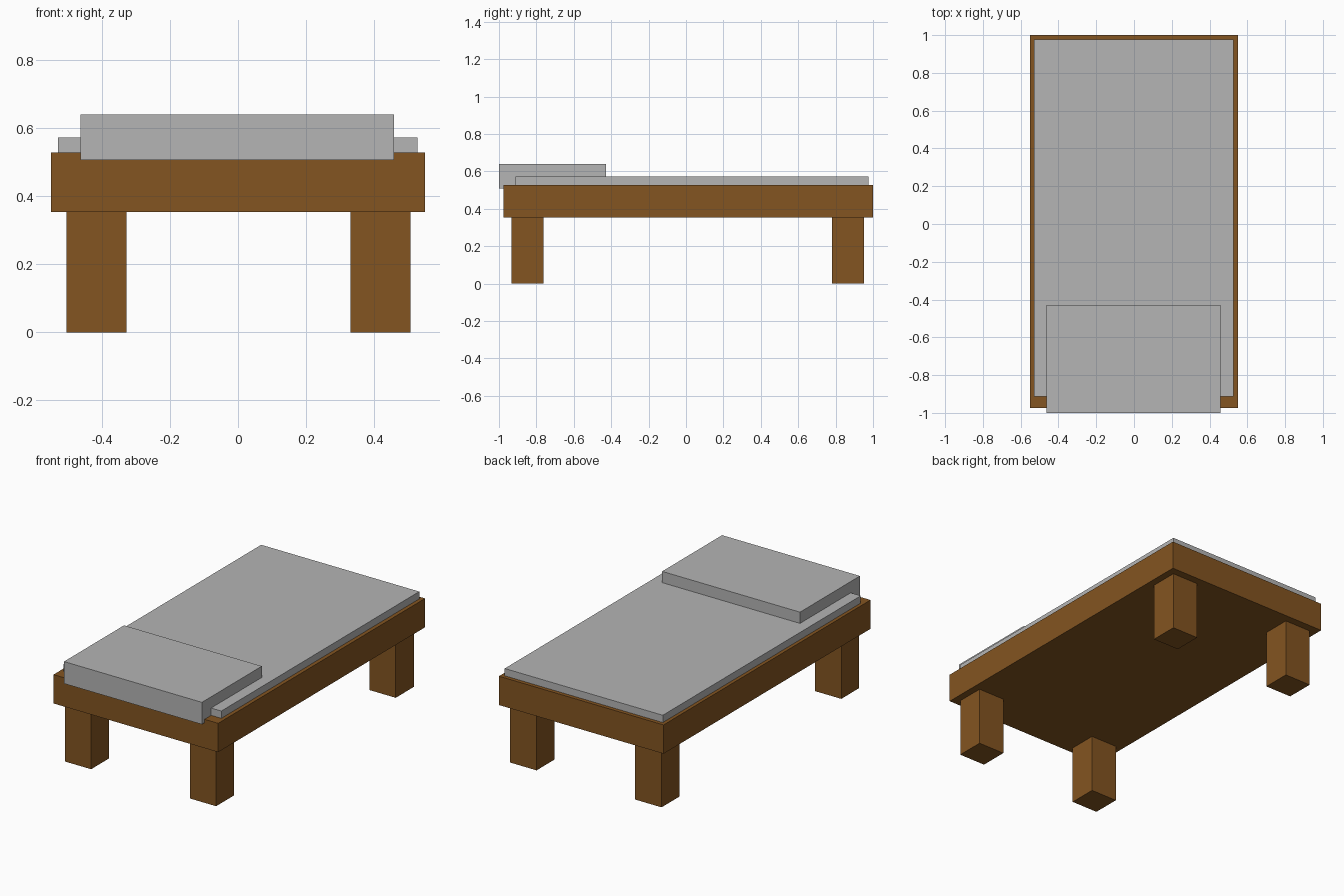
import bpy
import bmesh
from mathutils import Vector

if "Cube" in bpy.data.objects:
    bpy.data.objects.remove(bpy.data.objects["Cube"])


def material(name, rgb):
    m = bpy.data.materials.new(name)
    m.diffuse_color = (*rgb, 1.0)
    m.use_nodes = True
    m.node_tree.nodes["Principled BSDF"].inputs["Base Color"].default_value = m.diffuse_color
    return m


wood = material("brown wood", (0.227, 0.089, 0.015))
linen = material("grey linen", (0.462, 0.462, 0.462))


def box(name, x, y, z, mat):
    """Box spanning the given (min, max) range on each axis."""
    lo, hi = (Vector(c) for c in zip(x, y, z))
    centre, size = (lo + hi) / 2, hi - lo
    bm = bmesh.new()
    bmesh.ops.create_cube(bm, size=1)
    bmesh.ops.scale(bm, vec=size, verts=bm.verts)
    mesh = bpy.data.meshes.new(name)
    bm.to_mesh(mesh)
    bm.free()
    mesh.materials.append(mat)
    obj = bpy.data.objects.new(name, mesh)
    obj.location = centre
    bpy.context.collection.objects.link(obj)
    return obj


# Solid bed frame
box("bed_frame", (-0.55, 0.55), (-0.975, 1.0), (0.354, 0.528), wood)

# Four square legs
for end, y in (("front", (-0.933, -0.762)), ("back", (0.781, 0.953))):
    for side, x in (("left", (-0.504, -0.328)), ("right", (0.331, 0.507))):
        box(f"{end}_{side}_leg", x, y, (0.0, 0.354), wood)

# Thin mattress resting on the frame
box("mattress", (-0.529, 0.527), (-0.912, 0.977), (0.528, 0.572), linen)

# Pillow sunk into the mattress and overhanging the front edge
box("pillow", (-0.462, 0.459), (-1.0, -0.428), (0.507, 0.64), linen)
